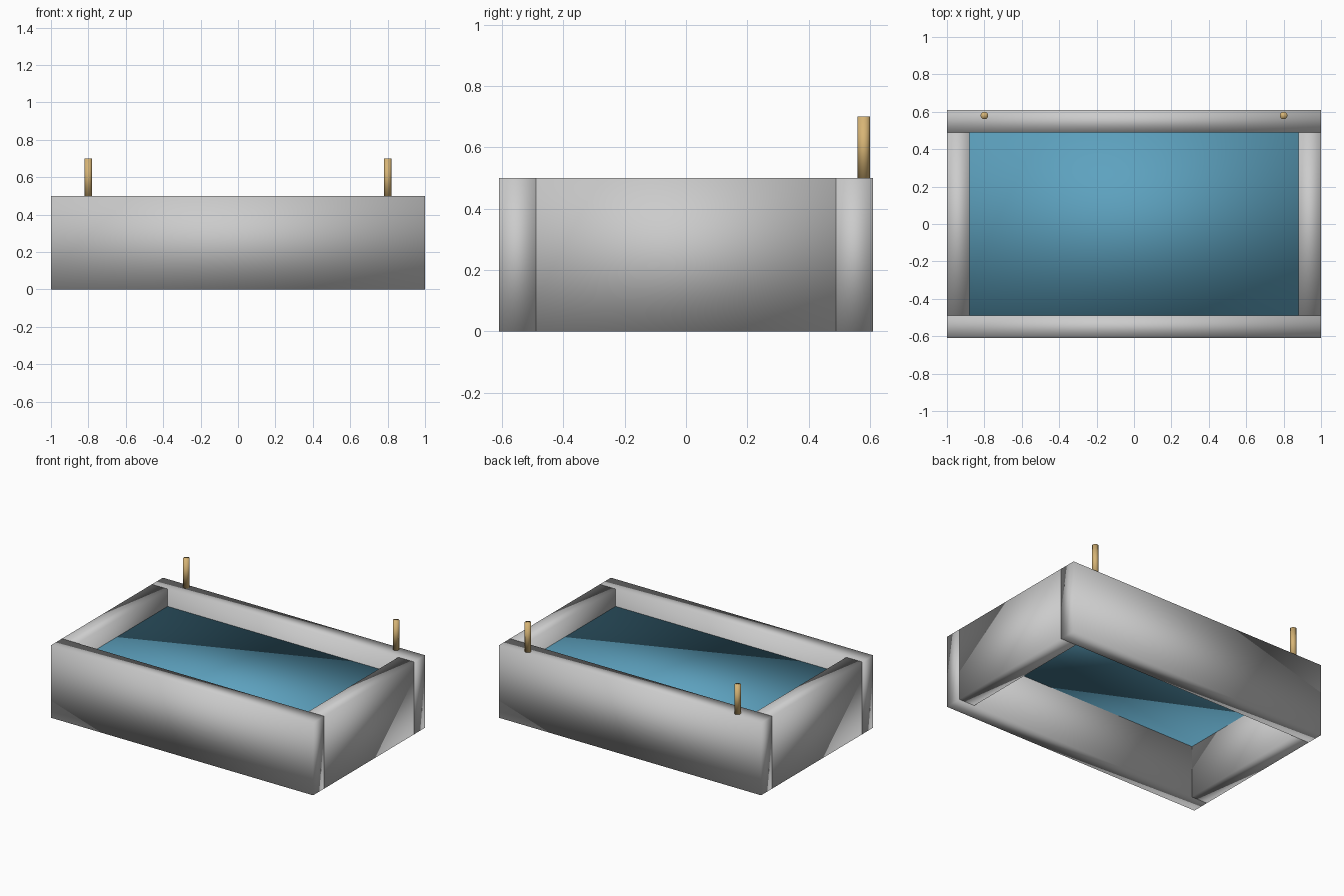
import bpy

if "Cube" in bpy.data.objects:
    bpy.data.objects.remove(bpy.data.objects["Cube"])


def material(name, rgb):
    mat = bpy.data.materials.new(name)
    mat.diffuse_color = (*rgb, 1)
    mat.use_nodes = True
    mat.node_tree.nodes["Principled BSDF"].inputs["Base Color"].default_value = mat.diffuse_color
    return mat


def finish(name, mat=None):
    obj = bpy.context.object
    obj.name = name
    bpy.ops.object.shade_smooth()  # original is smooth across every edge
    if mat:
        obj.data.materials.append(mat)
    return obj


def box(name, lo, hi, mat=None):
    centre = [(a + b) / 2 for a, b in zip(lo, hi)]
    bpy.ops.mesh.primitive_cube_add(size=1, location=centre)
    bpy.context.object.scale = [b - a for a, b in zip(lo, hi)]
    bpy.ops.object.transform_apply(location=False, rotation=False, scale=True)
    return finish(name, mat)


blue = material("water_blue", (0.11, 0.36, 0.52))
brass = material("brass", (0.68, 0.46, 0.18))

W, D, H, T = 1.0, 0.61, 0.5, 0.12  # half width, half depth, height, wall thickness

# Long front and back walls
box("front_wall", (-W, -D, 0), (W, -D + T, H))
box("back_wall", (-W, D - T, 0), (W, D, H))

# Short side walls fitted between them
box("left_wall", (-W, -D + T, 0), (-W + T, D - T, H))
box("right_wall", (W - T, -D + T, 0), (W, D - T, H))

# Thin water sheet, open underneath
box("water_surface", (-W + T, -D + T, 0.36), (W - T, D - T, 0.38), blue)

# Upright pipes on the back wall
for side, x in (("left", -0.8), ("right", 0.8)):
    bpy.ops.mesh.primitive_cylinder_add(vertices=24, radius=0.02, depth=0.2,
                                        location=(x, 0.58, 0.6))
    finish(side + "_pipe", brass)
